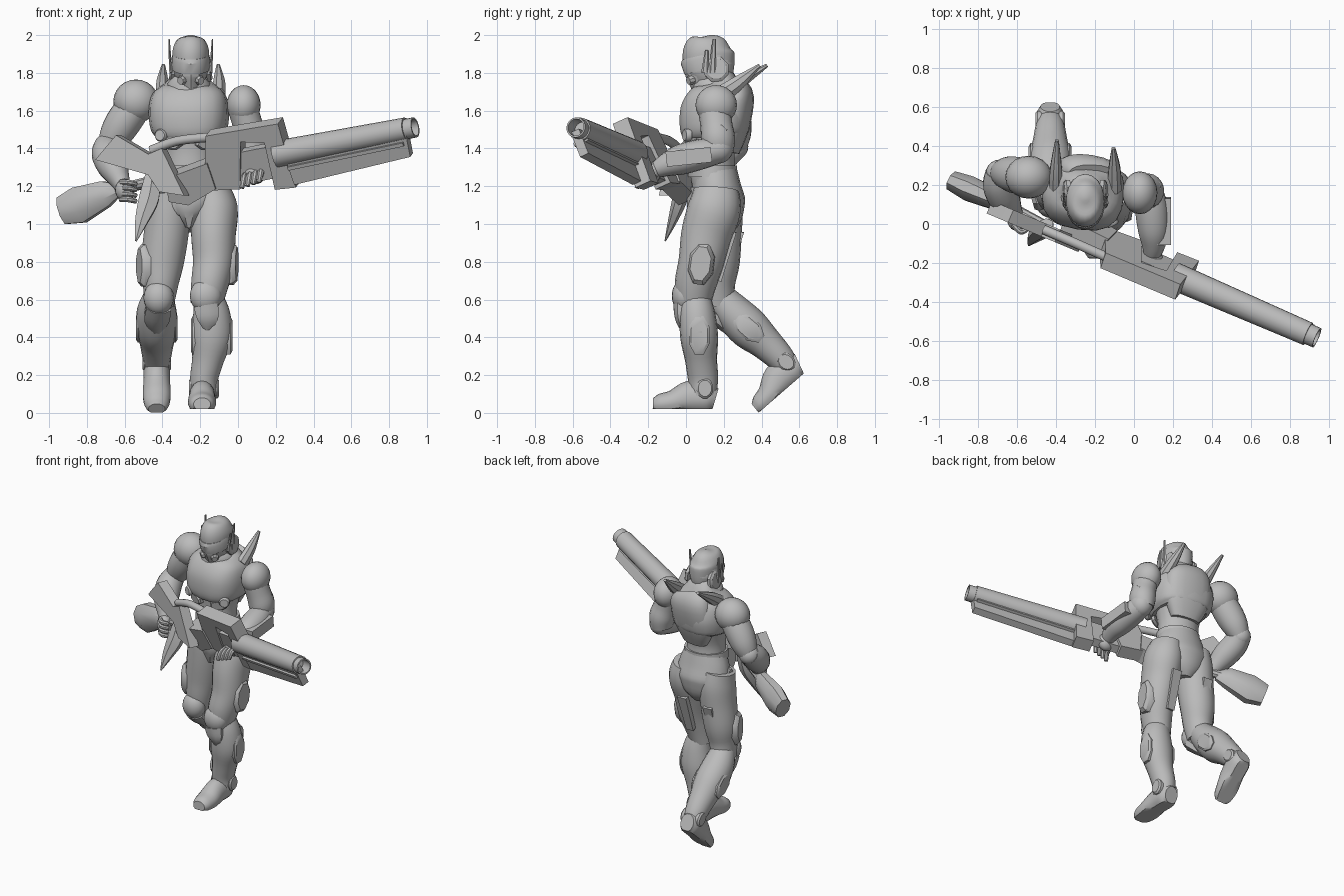
import bpy, bmesh, math
from mathutils import Vector, Matrix

if "Cube" in bpy.data.objects:
    bpy.data.objects.remove(bpy.data.objects["Cube"], do_unlink=True)

grey = bpy.data.materials.new("plain grey")
grey.use_nodes = True
grey.diffuse_color = (0.5, 0.5, 0.5, 1)
grey.node_tree.nodes["Principled BSDF"].inputs["Base Color"].default_value = grey.diffuse_color

IDENTITY = Matrix.Identity(4)
X_AXIS, Y_AXIS, Z_AXIS = Vector((1, 0, 0)), Vector((0, 1, 0)), Vector((0, 0, 1))
parts = []


def finish(name, bm, matrix=IDENTITY):
    """Turn a bmesh modelled in centimetre-like units into a finished part."""
    bm.transform(Matrix.Scale(0.01, 4) @ matrix)
    bmesh.ops.recalc_face_normals(bm, faces=bm.faces)
    mesh = bpy.data.meshes.new(name)
    bm.to_mesh(mesh)
    bm.free()
    mesh.materials.append(grey)
    obj = bpy.data.objects.new(name, mesh)
    bpy.context.collection.objects.link(obj)
    parts.append(obj)


def resample(rings, steps):
    """Smooth the list of rings with a spline through every ring."""
    result = []
    last = len(rings) - 1
    for i in range(last):
        p, q = Vector(rings[i]), Vector(rings[i + 1])
        before, after = Vector(rings[max(i - 1, 0)]), Vector(rings[min(i + 2, last)])
        for k in range(steps):
            t = k / steps
            a, b = (q - before) / 2, (after - p) / 2
            result.append(p + a * t + (3 * (q - p) - 2 * a - b) * t**2
                          + (2 * (p - q) + a + b) * t**3)
    return result + [Vector(rings[last])]


def loft(name, rings, ref=X_AXIS, sides=18, straight=False, square=1.0,
         matrix=IDENTITY, floor=None):
    """Skin rings (x, y, z, half width along ref, half depth) along their path."""
    rings = [Vector(r) for r in rings] if straight else resample(rings, 4)
    centres = [Vector(r[:3]) for r in rings]
    last = len(rings) - 1
    bm = bmesh.new()
    loops = []
    for i, ring in enumerate(rings):
        if straight:
            tangent = centres[last] - centres[0]
        else:
            tangent = centres[min(i + 1, last)] - centres[max(i - 1, 0)]
        tangent.normalize()
        side = (ref - tangent * ref.dot(tangent)).normalized()
        up = tangent.cross(side)
        loop = []
        for k in range(sides):
            angle = math.tau * (k + 0.5) / sides
            c, s = math.cos(angle), math.sin(angle)
            c = math.copysign(abs(c) ** square, c)
            s = math.copysign(abs(s) ** square, s)
            point = centres[i] + side * c * ring[3] + up * s * ring[4]
            if floor is not None:
                point.z = max(point.z, floor)
            loop.append(bm.verts.new(point))
        loops.append(loop)
    for low, high in zip(loops, loops[1:]):
        for k in range(sides):
            n = (k + 1) % sides
            bm.faces.new((low[k], low[n], high[n], high[k]))
    bm.faces.new(loops[0])
    bm.faces.new(loops[last])
    finish(name, bm, matrix)


def ball(name, centre, radii):
    bm = bmesh.new()
    bmesh.ops.create_uvsphere(bm, u_segments=20, v_segments=12, radius=1)
    finish(name, bm, Matrix.Translation(centre) @ Matrix.Diagonal((*radii, 1)))


def prism(name, outline, near, far, matrix):
    """Extrude an outline drawn in the local x-z plane from y = near to y = far."""
    bm = bmesh.new()
    face = bm.faces.new([bm.verts.new((u, near, v)) for u, v in outline])
    extruded = bmesh.ops.extrude_face_region(bm, geom=[face])["geom"]
    verts = [g for g in extruded if isinstance(g, bmesh.types.BMVert)]
    bmesh.ops.translate(bm, verts=verts, vec=(0, far - near, 0))
    finish(name, bm, matrix)


def plate(name, centre, direction, size, depth=2, ref=Z_AXIS, sides=8):
    """Chamfered armour plate facing along a direction."""
    c, d = Vector(centre), Vector(direction).normalized() * depth
    a, b = size
    loft(name, [(*(c - d), a, b), (*c, a, b), (*(c + d * 0.5), a * 0.8, b * 0.8)],
         ref, sides, straight=True)


# Torso
twist = Vector((1, -0.15, 0))
loft("abdomen", [(-26, 15, 118, 15, 11), (-26, 14, 128, 14, 12), (-26, 14, 138, 14, 12),
                 (-26, 15, 152, 17, 15)], twist)
loft("chest", [(-26, 15, 146, 17, 16), (-26, 15, 150, 20, 18), (-26, 16, 160, 21, 18.5),
               (-26, 17, 169, 19, 15), (-26, 17, 175, 12, 10), (-26, 15, 178, 8, 8)],
     twist, square=0.75)
loft("belt", [(-26, 14, 125, 15.5, 13), (-26, 14, 131, 15, 13)], straight=True)
loft("pelvis", [(-26, 15, 128, 15, 12), (-26, 16, 120, 18, 13), (-26, 17, 111, 19, 14.5),
                (-26, 18, 104, 15, 12), (-26, 17, 97, 6, 8)])
loft("groin_plate", [(-26, 6, 119, 11, 4), (-26, 5, 110, 8, 5), (-26, 8, 99, 2, 4)], sides=8)
loft("collar", [(-26, 15, 170, 13, 13), (-26, 14, 175, 11, 11), (-26, 14, 178, 8, 9)], twist)
loft("backpack", [(-24, 23, 138, 10, 5), (-24, 25, 151, 16, 8), (-23, 27, 167, 16, 8.5),
                  (-22, 25, 173, 12, 6)], twist, square=0.85)
for side in (-1, 1):
    plate("chest_boss", (-26 + side * 15, 1 - side, 147), (side * 0.5, -1, 0), (3.5, 3.5), sides=12)
    plate("hip_pouch", (-26 + side * 18, 13, 115), (side, 0, 0), (5, 3.5))
    plate("rib_plate", (-26 + side * 9, 2, 143), (side * 0.4, -1, -0.2), (4, 6))
    loft("back_fin", [(-25 + side * 15, 18, 168, 3.8, 5), (-25 + side * 15, 28, 175, 3.3, 4),
                      (-25 + side * 14.5, 41 - side * 2, 184, 1, 1)], sides=8)

# Head, leaning forward so the brow overhangs the face
loft("neck", [(-25, 14, 166, 7, 8), (-25, 12, 182, 7, 8)], straight=True)
loft("helmet", [(-25, 11, 173, 6, 8), (-25, 12, 179, 8.8, 12.5), (-25, 12, 187, 9.8, 13.7),
                (-25, 12, 193, 9.5, 13), (-25, 13, 198, 6.5, 8.5), (-25, 13, 200, 1, 1)])
brow_tilt = Matrix.Translation((-25, 11.5, 186)) @ Matrix.Rotation(math.radians(13), 4, "X")
loft("brow_band", [(0, 0, -4, 10, 13.5), (0, 0, 2, 10.2, 14.2), (0, 0, 4, 9.6, 13)],
     straight=True, matrix=brow_tilt)
loft("face_mask", [(-25, 7, 184, 8, 8), (-25, 8, 178, 7, 8), (-25, 8, 171, 4.5, 5)], sides=10)
for side in (-1, 1):
    plate("ear_guard", (-25 + side * 10, 16, 182), (side, 0, 0.1), (7, 7))
    plate("cheek_filter", (-25 + side * 5, 2, 176), (side * 0.7, -1, -0.3), (2.5, 2.5))
    for y, top in ((10, 192), (14, 198)):
        loft("antenna", [(-25 + side * 10.5, y, 180, 1, 2), (-25 + side * 11.5, y + 1, top, 0.4, 1)],
             sides=6, straight=True)

# Legs
loft("left_thigh", [(-14, 16, 118, 10, 12), (-12.5, 15, 108, 12.5, 14), (-13, 11, 95, 12, 13.5),
                    (-13, 8, 80, 11, 12), (-15, 5, 68, 10, 11), (-17, 4, 57, 8.5, 9)])
loft("right_thigh", [(-38, 16, 118, 10, 12), (-37, 17, 108, 12, 13), (-38, 17, 95, 12, 12.5),
                     (-40, 17, 80, 11.5, 11.5), (-41, 16, 68, 9.5, 10), (-42, 17, 57, 8, 9)])
loft("left_shin", [(-16, 5, 61, 8, 8), (-14, 6, 52, 10, 9.5), (-14, 7, 40, 11, 10),
                   (-16, 8, 28, 8.5, 8.5), (-18, 9, 18, 7.5, 8), (-18, 9, 9, 7, 7)])
loft("right_shin", [(-42, 17, 62, 8, 8), (-43, 24, 54, 10.5, 10), (-43, 33, 45, 11, 11),
                    (-43, 42, 37, 9, 9), (-43, 50, 29, 7.5, 7.5), (-43, 55, 22, 6, 6)])
ball("left_knee_cap", (-17, -1, 62), (8.5, 6.5, 9))
ball("right_knee_cap", (-42, 10, 61), (8, 7, 9))
loft("left_knee_guard", [(-17, -3, 57, 7, 4), (-16, -3, 50, 6, 3), (-16, -1, 44, 2, 2)], sides=8)
loft("right_knee_guard", [(-42, 10, 56, 7, 5), (-43, 17, 49, 7, 4), (-43, 24, 42, 2, 2)], sides=8)

leg_lean, shin_lean = Vector((0, 0.15, 1)), Vector((0, -0.75, 0.65))
plate("left_thigh_plate", (-2.5, 8, 79), (1, -0.15, 0), (12, 7), 4, leg_lean)
plate("right_thigh_plate", (-50.5, 13, 78), (-1, -0.3, 0), (12, 7), 4)
for side in (-1, 1):
    plate("left_shin_plate", (-14 + side * 10, 7, 41), (side, 0, 0), (11, 6), 2)
    plate("right_shin_plate", (-43 + side * 10, 33, 45), (side, 0, 0), (10, 6), 2, shin_lean)
    plate("left_ankle_disc", (-18 + side * 7, 10, 13), (side, 0, 0), (5.5, 4.5), sides=12)
    plate("right_ankle_disc", (-43 + side * 6.5, 53, 27), (side, 0, 0), (5.5, 4.5), 2, shin_lean, 12)
for name, x, y in (("left", -15, 25), ("right", -38, 29)):
    loft(name + "_thigh_strap", [(x, y, 96, 5, 2.5), (x - 1, y - 8, 70, 4, 2.5)], sides=4, straight=True)

# Feet share one shape; the rear one pushes off on its toe
stances = {"left_foot": Matrix.Translation((-19, -1, 2)),
           "right_foot": Matrix.Translation((-43, 51, 11)) @ Matrix.Rotation(math.radians(41), 4, "X")}
for name, stance in stances.items():
    loft(name, [(0, 16.5, 5, 5, 6), (0, 12, 6, 7, 8.5), (0, 3, 6, 7, 9), (0, -6, 3.5, 7.5, 6.5),
                (0, -13, 2.5, 6.5, 5.5), (0, -16.5, 2.5, 4.5, 3.5)], matrix=stance, floor=0)

# Arms
ball("right_shoulder_pad", (-54, 24, 165), (12, 11, 11.5))
ball("left_shoulder_pad", (3, 16, 163), (9, 11, 10.5))
loft("right_upper_arm", [(-53, 24, 165, 9, 9), (-60, 25, 155, 9.5, 9.5), (-65, 26, 147, 8.5, 8.5),
                         (-69, 26, 140, 6, 6)])
loft("left_upper_arm", [(2, 15, 163, 8, 9), (5, 16, 153, 8, 8.5), (7, 17, 145, 8.5, 9),
                        (7, 17, 138, 7, 8)])
ball("right_elbow", (-69, 26, 141), (7, 7, 7))
ball("left_elbow", (8, 17, 140), (7.5, 8, 8))
plate("left_elbow_disc", (12, 17, 148), (1, 0, 0), (6, 6), 3)
loft("right_forearm", [(-69, 27, 142, 7, 7), (-69, 20, 137, 8.5, 8.5), (-66, 12, 130, 8, 8),
                       (-62, 6, 122, 5, 5), (-60, 3, 118, 4, 4)])
loft("left_forearm", [(8, 17, 139, 7, 7), (9, 8, 137, 8.5, 8), (10, -3, 134, 8, 8),
                      (10, -11, 131, 6, 6), (9, -17, 128, 4, 4)])
ball("right_hand", (-60, 2, 118), (5, 5.5, 6))
ball("left_hand", (9, -18, 127), (6, 4.5, 6))
tilt = Matrix.Translation((15, 1.5, 135.5)) @ Matrix.Rotation(math.radians(6), 4, "X")
prism("forearm_plate", [(-4, -4), (4, -4), (4, 4), (-4, 4)], -12, 12, tilt)
for k in range(4):
    loft("left_finger", [(13 - k * 3, -18, 129 - k, 1.7, 1.7), (12 - k * 3, -24, 127 - k, 1.7, 1.7),
                         (11 - k * 3, -26, 122 - k, 1.3, 1.3)], sides=8)
    loft("right_finger", [(-62, 0, 122 - k * 3, 1.6, 1.6), (-58, -4, 122 - k * 3, 1.6, 1.6),
                          (-54, -2, 121 - k * 3, 1.3, 1.3)], ref=Z_AXIS, sides=8)

# Large gun, built along its own barrel axis
along = Vector((0.67, -0.29, 0.13)).normalized()
rise = Vector((-0.25, -0.33, 0.91))
rise = (rise - along * rise.dot(along)).normalized()
across = rise.cross(along)
gun = Matrix.Translation((26, -29, 138)) @ Matrix((along, across, rise)).transposed().to_4x4()
loft("barrel", [(-6, 0, 0, 7.2, 7.2), (70, 0, 0, 6.2, 6.2), (70, 0, 0, 5.4, 5.4), (75, 0, 0, 5.4, 5.4),
                (75, 0, 0, 4.5, 4.5), (66, 0, 0, 4.5, 4.5)], Y_AXIS, straight=True, matrix=gun)
prism("under_barrel", [(0, 0), (71, 0), (69, -14), (0, -17)], -5, 0, gun)
prism("barrel_rail", [(0, -6), (68, -5), (68, -7), (0, -8)], -6.5, 2, gun)
prism("gun_frame", [(-40, 19), (2, 18), (0, -19), (-12, -18), (-9, 9), (-22, 12), (-31, -14),
                    (-51, -11)], -4, 5, gun)
prism("gun_core", [(-34, 6), (-6, 6), (-6, -12), (-34, -12)], -3, 3, gun)
prism("receiver", [(-70, 0), (-44, 4), (-44, -11), (-62, -17), (-72, -13)], -5, 6, gun)
loft("feed_tube", [(-46, -3, 139, 2.5, 2.5), (-32, -9, 144, 2.5, 2.5), (-14, -17, 146, 2.5, 2.5)],
     Z_AXIS, sides=12)
slant = Matrix(((1, 0.39, 0, 0), (-0.42, 0.92, 0, -22), (0, 0, 1, 0), (0, 0, 0, 1)))
prism("rear_housing", [(-63, 147), (-46, 137), (-39, 140), (-27, 115), (-40, 117), (-46, 126),
                       (-74, 134), (-69, 140)], -4, 3, slant)
loft("blade", [(-45, 0, 128, 4, 3), (-47, -3, 114, 6, 4), (-51, -7, 102, 4, 2.5),
               (-54, -11, 91, 0.5, 0.4)], sides=6)
loft("grip_rod", [(-68, 11, 117, 3, 3), (-44, -2, 123, 3, 3)], Z_AXIS, sides=10, straight=True)
loft("stock", [(-64, 8, 118, 4, 3), (-70, 12, 116, 7.5, 5.5), (-84, 18, 110, 10.5, 7),
               (-93, 22, 107, 8, 5.5)], Z_AXIS, sides=8, straight=True)

# Smooth shading with sharp edges kept
bpy.ops.object.select_all(action="DESELECT")
for obj in parts:
    obj.select_set(True)
bpy.context.view_layer.objects.active = parts[0]
bpy.ops.object.shade_smooth_by_angle(angle=math.radians(35))
